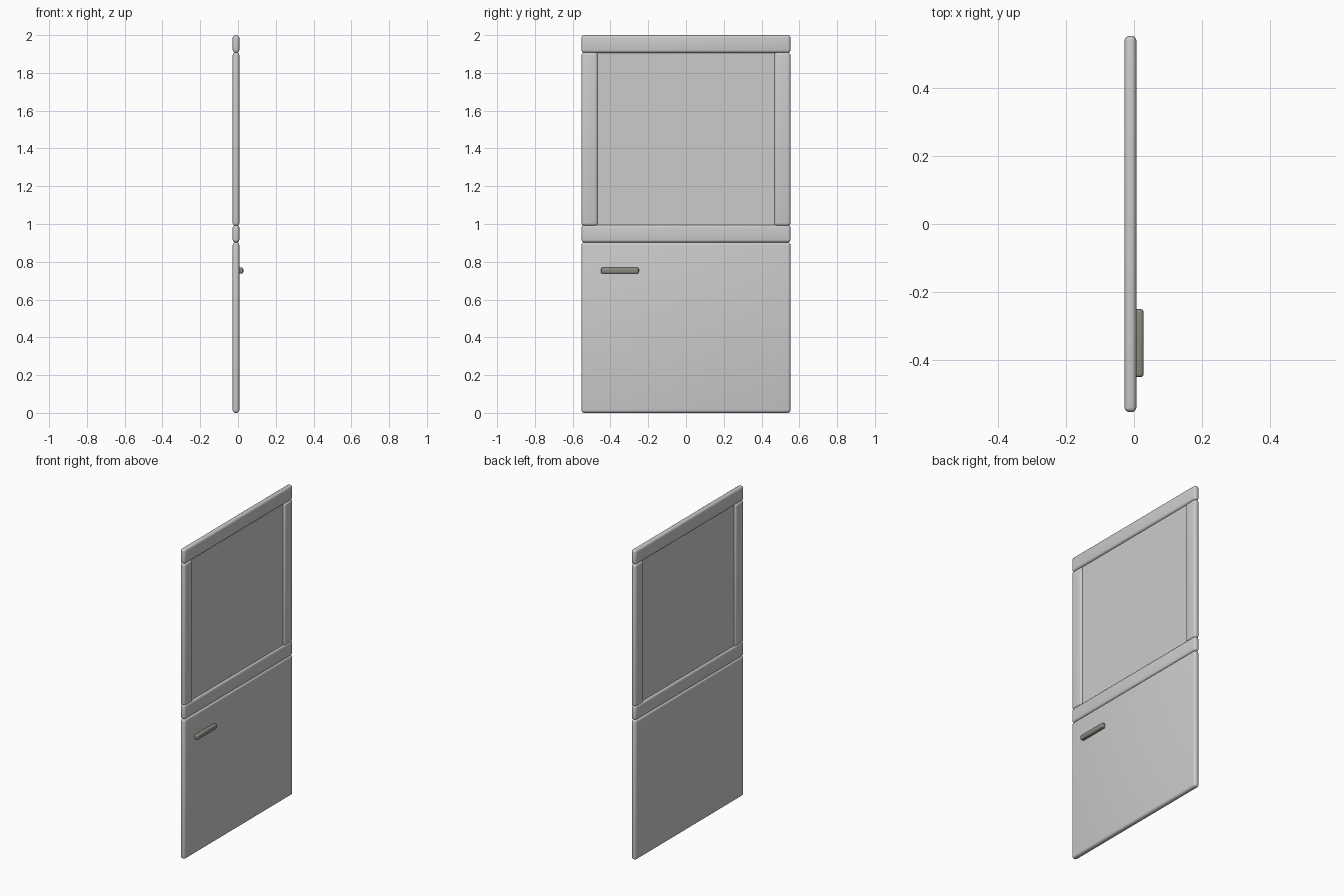
import bpy
import math

if "Cube" in bpy.data.objects:
    bpy.data.objects.remove(bpy.data.objects["Cube"])


def slab(name, x, y, z, bevel=0.0, segments=4):
    """Rounded box from (min, max) ranges on each axis."""
    ranges = (x, y, z)
    bpy.ops.mesh.primitive_cube_add(size=1, location=[(a + b) / 2 for a, b in ranges])
    ob = bpy.context.object
    ob.name = name
    ob.scale = [b - a for a, b in ranges]
    bpy.ops.object.transform_apply(location=False, rotation=False, scale=True)
    if bevel:
        mod = ob.modifiers.new("rounded_edges", 'BEVEL')
        mod.width = bevel
        mod.segments = segments
        mod.limit_method = 'NONE'
        bpy.ops.object.modifier_apply(modifier=mod.name)
        bpy.ops.object.shade_smooth_by_angle(angle=math.radians(35))
    return ob


HALF = 0.553             # half door width
INNER = 0.467            # half window width
DEPTH = (-0.028, 0.007)  # door thickness
R = 0.015                # edge rounding

# Lower panel and the two horizontal rails
slab("lower_panel", DEPTH, (-HALF, HALF), (0, 0.903), R)
slab("belt_rail", DEPTH, (-HALF, HALF), (0.902, 0.996), R)
slab("top_rail", DEPTH, (-HALF, HALF), (1.906, 2.0), R)

# Window side pillars
for side, label in ((-1, "front"), (1, "rear")):
    y = sorted((side * INNER, side * HALF))
    slab(label + "_pillar", DEPTH, y, (0.99, 1.908), R)

# Thin window pane between the pillars
slab("window_pane", (-0.0155, -0.0055), (-INNER - 0.008, INNER + 0.008), (0.985, 1.915))

# Door handle
handle = slab("door_handle", (-0.002, 0.028), (-0.45, -0.25), (0.737, 0.769), 0.009)
mat = bpy.data.materials.new("dark_metal")
mat.diffuse_color = (0.25, 0.25, 0.22, 1)
mat.use_nodes = True
mat.node_tree.nodes["Principled BSDF"].inputs["Base Color"].default_value = mat.diffuse_color
handle.data.materials.append(mat)
